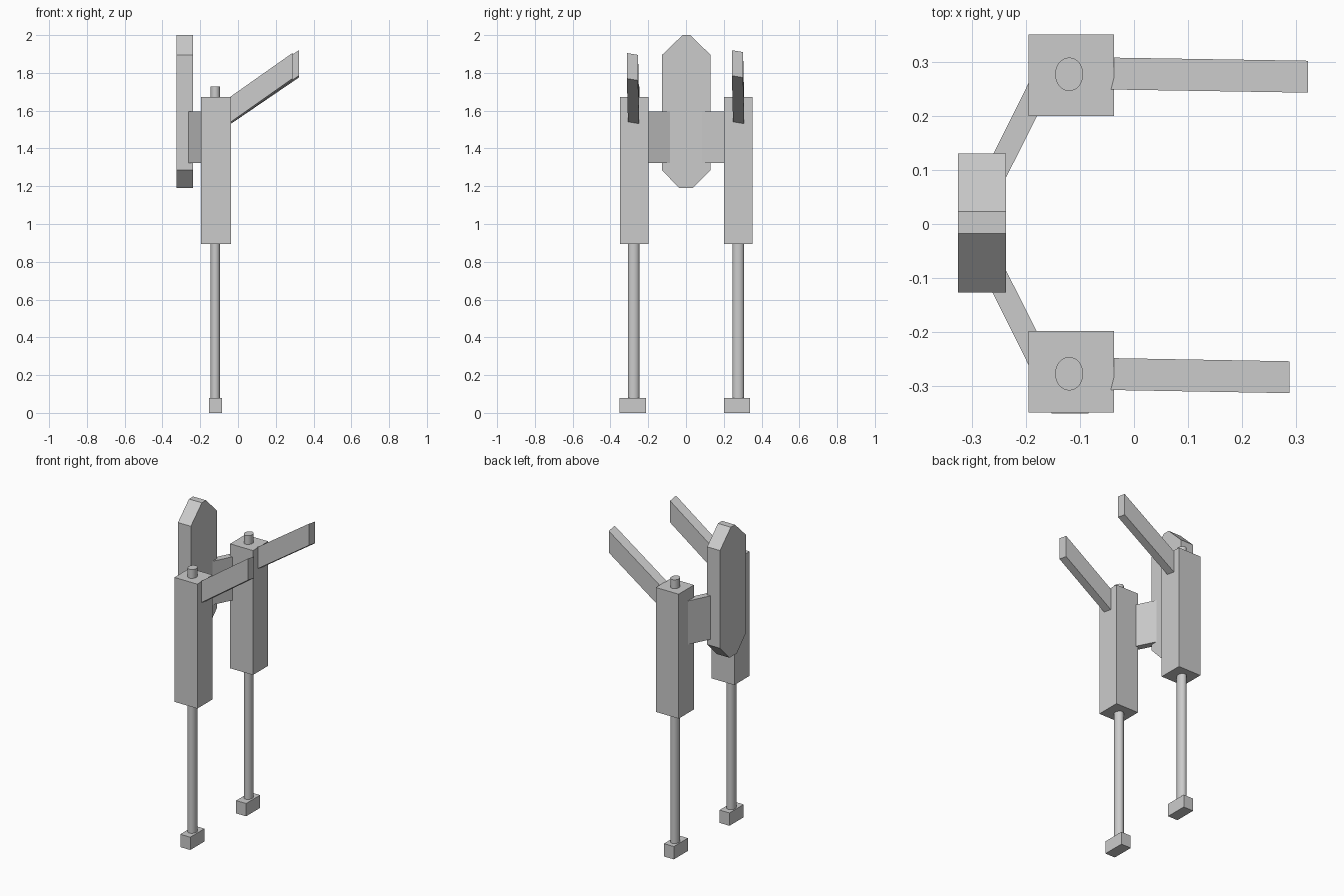
import bpy, bmesh
from mathutils import Vector

if "Cube" in bpy.data.objects:
    bpy.data.objects.remove(bpy.data.objects["Cube"])


def prism(name, outline, offset):
    """Extrude a flat outline of 3D points along an offset."""
    bm = bmesh.new()
    face = bm.faces.new([bm.verts.new(p) for p in outline])
    new = bmesh.ops.extrude_face_region(bm, geom=[face])["geom"]
    moved = [g for g in new if isinstance(g, bmesh.types.BMVert)]
    bmesh.ops.translate(bm, verts=moved, vec=Vector(offset))
    bmesh.ops.recalc_face_normals(bm, faces=bm.faces[:])
    mesh = bpy.data.meshes.new(name)
    bm.to_mesh(mesh)
    bm.free()
    obj = bpy.data.objects.new(name, mesh)
    bpy.context.collection.objects.link(obj)
    return obj


def box(name, x0, x1, y0, y1, z0, z1):
    return prism(name, [(x0, y0, z0), (x1, y0, z0), (x1, y1, z0), (x0, y1, z0)],
                 (0, 0, z1 - z0))


def rod(name, x, y, rx, ry, z0, z1):
    bpy.ops.mesh.primitive_cylinder_add(vertices=32, radius=1, depth=1,
                                        location=(x, y, (z0 + z1) / 2))
    obj = bpy.context.object
    obj.name = name
    obj.scale = (rx, ry, z1 - z0)
    bpy.ops.object.transform_apply(location=False, rotation=False, scale=True)
    bpy.ops.object.shade_smooth_by_angle()


# Back plate with clipped corners
plate = [(-0.036, 1.19), (0.036, 1.19), (0.13, 1.285), (0.13, 1.895),
         (0.023, 2.0), (-0.018, 2.0), (-0.127, 1.895), (-0.127, 1.285)]
prism("back_plate", [(-0.326, y, z) for y, z in plate], (0.089, 0, 0))

# side, housing y range, foot y range, arm tip x, arm start y, arm tip height
sides = [("left", -0.349, -0.198, -0.351, -0.211, 0.288, -0.307, 1.765),
         ("right", 0.2, 0.351, 0.2, 0.338, 0.322, 0.249, 1.78)]
for side, y0, y1, f0, f1, tip, ay, tz in sides:
    s = -1 if side == "left" else 1
    # Housing, rod running through it, and foot
    box(side + "_housing", -0.195, -0.037, y0, y1, 0.895, 1.672)
    rod(side + "_rod", -0.12, s * 0.277, 0.026, 0.031, 0.07, 1.727)
    box(side + "_foot", -0.153, -0.084, f0, f1, 0, 0.08)

    # Slanted bracket from the back plate to the housing
    bracket = [(-0.285, 0.08), (-0.257, 0.046), (-0.165, 0.228), (-0.183, 0.285)]
    prism(side + "_bracket", [(x, s * y, 1.323) for x, y in bracket], (0, 0, 0.272))

    # Forearm rising away from the housing, drifting slightly sideways
    prism(side + "_arm",
          [(-0.05, ay, 1.532), (-0.05, ay + 0.059, 1.522),
           (-0.05, ay + 0.059, 1.657), (-0.05, ay, 1.667)],
          (tip + 0.05, -0.006, tz - 1.527))
